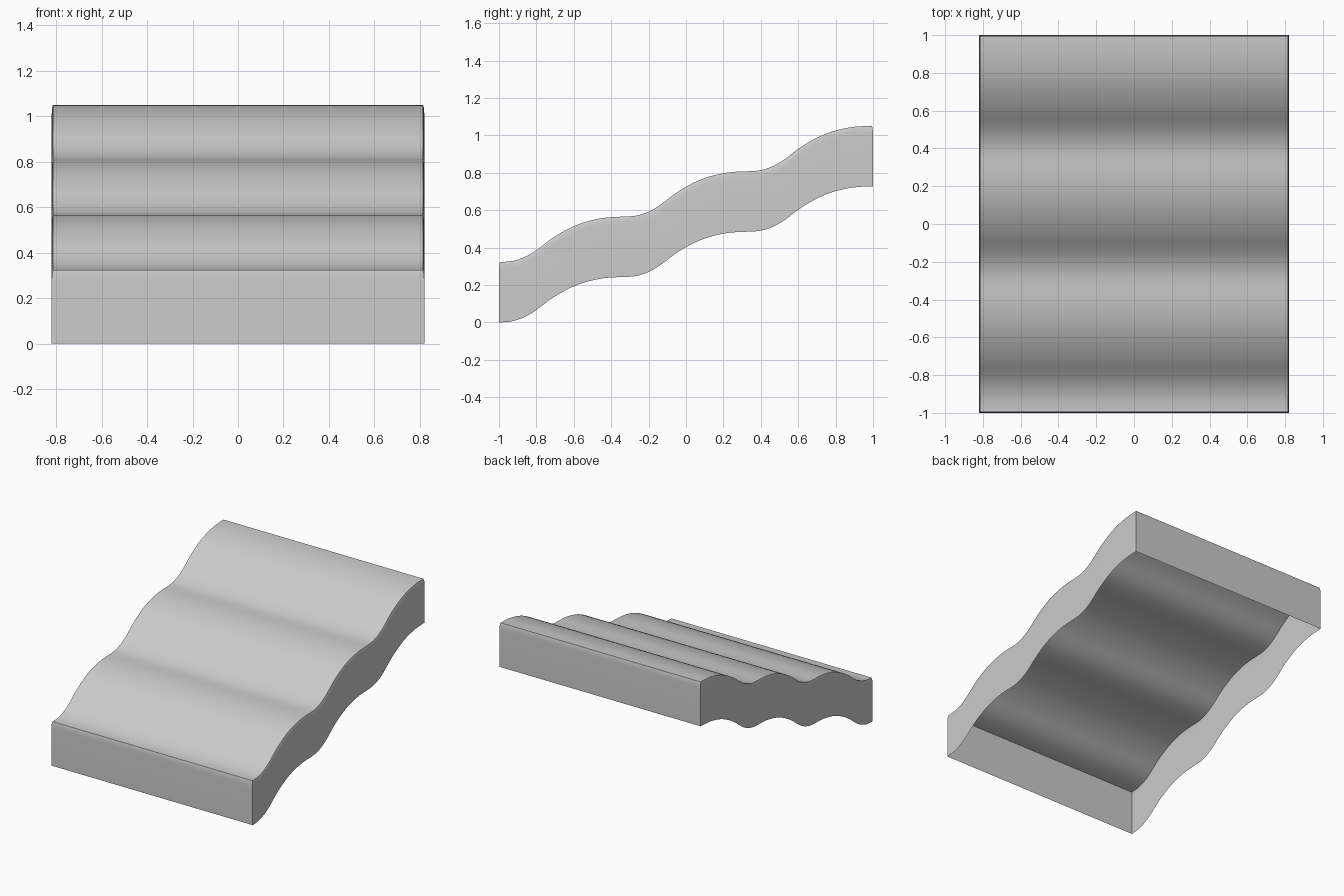
import bpy, bmesh

if "Cube" in bpy.data.objects:
    bpy.data.objects.remove(bpy.data.objects["Cube"])

HALF_X, HALF_Y, HEIGHT = 0.82, 1.0, 0.323
STEPS, RUN, RISE, SUB = 3, 2.0 / 3.0, 0.2425, 3

# One wave of the tread profile: (distance along y, rise)
WAVE = [(0, 0), (0.07, 0.006), (0.14, 0.03), (0.2, 0.066), (0.27, 0.12),
        (0.34, 0.163), (0.41, 0.197), (0.48, 0.22), (0.56, 0.236), (0.62, 0.241)]


def wave_profile():
    """Repeat the wave up the slope and smooth it with a Hermite spline."""
    pts = [(-HALF_Y + s * RUN + y, HEIGHT + s * RISE + z)
           for s in range(STEPS) for y, z in WAVE]
    pts.append((HALF_Y, HEIGHT + STEPS * RISE))
    last = len(pts) - 1

    def slope(i):
        if i in (0, last):
            return 0.03
        a, b = pts[i - 1], pts[i + 1]
        return (b[1] - a[1]) / (b[0] - a[0])

    out = []
    for i in range(last):
        (y0, z0), (y1, z1) = pts[i], pts[i + 1]
        d = y1 - y0
        for k in range(SUB):
            t = k / SUB
            h = t * t * (3 - 2 * t)
            z = (z0 * (1 - h) + z1 * h + d * slope(i) * t * (1 - t) ** 2
                 - d * slope(i + 1) * t * t * (1 - t))
            out.append((y0 + d * t, z))
    out.append(pts[-1])
    return out


profile = wave_profile()
bm = bmesh.new()


def outline(drop, inset):
    """Closed ring following the wave, lowered and pulled slightly inward."""
    right, left = [], []
    for y, z in profile:
        yy = y * (HALF_Y - inset) / HALF_Y
        right.append(bm.verts.new((HALF_X - inset, yy, z - drop)))
        left.append(bm.verts.new((inset - HALF_X, yy, z - drop)))
    return right + left[::-1]


# Skirt walls with a softly rounded lip, open underneath
rings = [outline(d, i) for d, i in
         [(HEIGHT, 0), (0.045, 0), (0.025, 0.001), (0.01, 0.003), (0, 0.006)]]
for low, high in zip(rings, rings[1:]):
    for i in range(len(low)):
        j = (i + 1) % len(low)
        bm.faces.new((low[i], low[j], high[j], high[i]))

# Wavy top sheet
top, n = rings[-1], len(profile)
for i in range(n - 1):
    bm.faces.new((top[i], top[i + 1], top[2 * n - 2 - i], top[2 * n - 1 - i]))

bmesh.ops.recalc_face_normals(bm, faces=bm.faces)
if sum(f.normal.z for f in bm.faces) < 0:
    bmesh.ops.reverse_faces(bm, faces=bm.faces)
mesh = bpy.data.meshes.new("wavy_slope")
bm.to_mesh(mesh)
bm.free()

slope_obj = bpy.data.objects.new("wavy_slope", mesh)
bpy.context.collection.objects.link(slope_obj)
bpy.context.view_layer.objects.active = slope_obj
slope_obj.select_set(True)
bpy.ops.object.shade_smooth_by_angle(angle=0.6)
